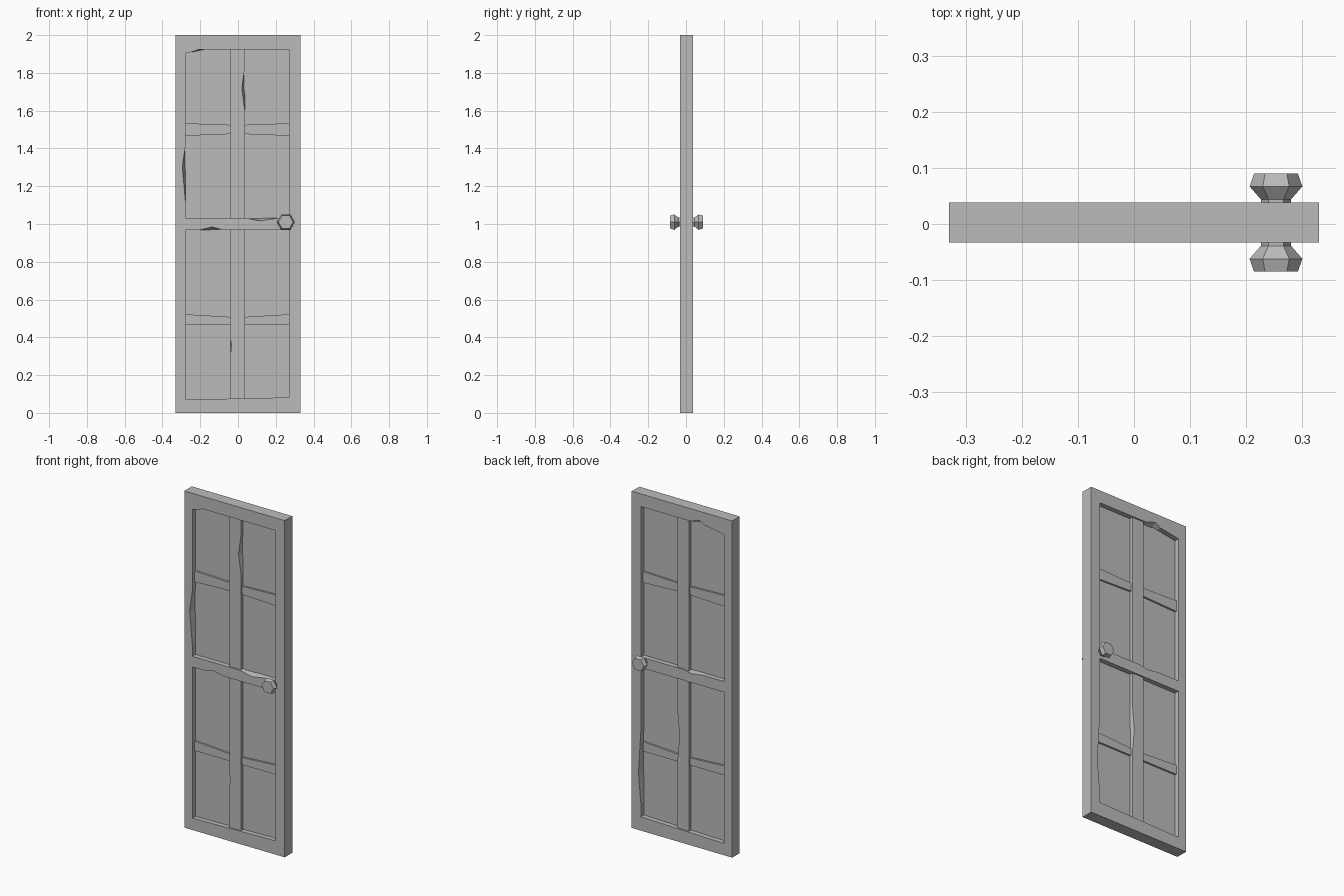
import bpy, bmesh, math
from mathutils import Vector

cube = bpy.data.objects.get("Cube")
if cube:
    bpy.data.objects.remove(cube, do_unlink=True)

grey = bpy.data.materials.new("plain_grey")
grey.use_nodes = True
grey.diffuse_color = (0.5, 0.5, 0.5, 1)
grey.node_tree.nodes["Principled BSDF"].inputs["Base Color"].default_value = (0.5, 0.5, 0.5, 1)

FRONT, BACK = -0.033, 0.038
MID = (FRONT + BACK) / 2
LEFT, RIGHT = -0.277, 0.27        # inner edges of the stiles
POST_L, POST_R = -0.04, 0.036     # edges of the centre post


def loft(name, rings):
    """Join equal rings of points into a closed flat-shaded solid."""
    bm = bmesh.new()
    loops = [[bm.verts.new(p) for p in ring] for ring in rings]
    n = len(loops[0])
    for a, b in zip(loops, loops[1:]):
        for i in range(n):
            j = (i + 1) % n
            bm.faces.new((a[i], a[j], b[j], b[i]))
    bm.faces.new(loops[0])
    bm.faces.new(loops[-1])
    bmesh.ops.recalc_face_normals(bm, faces=bm.faces)
    mesh = bpy.data.meshes.new(name)
    bm.to_mesh(mesh)
    bm.free()
    mesh.materials.append(grey)
    obj = bpy.data.objects.new(name, mesh)
    bpy.context.collection.objects.link(obj)
    return obj


def bar(name, corners, inset=0.0, chips=()):
    """Bar from an (x, z) outline; a chip is (edge, start, peak, end, depth, side)."""
    outline = []
    for e, corner in enumerate(corners):
        a, b = Vector(corner), Vector(corners[(e + 1) % len(corners)])
        inward = Vector((a.y - b.y, b.x - a.x)).normalized()
        points = [(0.0, 0.0, 0)]
        for edge, start, peak, end, depth, side in chips:
            if edge == e:
                points += [(start, 0, 0), (peak, depth, side), (end, 0, 0)]
        outline += [(a.lerp(b, t), inward * d, s) for t, d, s in sorted(points)]
    rings = []
    for side, y in ((-1, FRONT + inset), (0, MID), (1, BACK - inset)):
        ring = []
        for p, push, s in outline:
            q = p + push if s and s == side else p
            ring.append((q.x, y, q.y))
        rings.append(ring)
    return loft(name, rings)


def rect(x0, x1, z0, z1):
    return [(x0, z0), (x1, z0), (x1, z1), (x0, z1)]


# Outer frame with chipped inner edges
bar("right_stile", rect(-0.33, LEFT, 0, 2),
    chips=[(1, 0.55, 0.65, 0.71, 0.018, -1)])
bar("left_stile", rect(RIGHT, 0.33, 0, 2),
    chips=[(3, 0.70, 0.83, 0.92, 0.016, 1)])
bar("top_rail", [(LEFT, 1.905), (-0.16, 1.925), (RIGHT, 1.925), (RIGHT, 2), (LEFT, 2)],
    chips=[(0, 0.25, 0.6, 0.98, 0.008, -1), (1, 0.02, 0.1, 0.25, 0.022, 1)])
bar("bottom_rail", [(LEFT, 0), (RIGHT, 0), (RIGHT, 0.082), (LEFT, 0.07)])
bar("lock_rail", rect(LEFT, RIGHT, 0.968, 1.032),
    chips=[(0, 0.13, 0.25, 0.37, 0.016, -1), (2, 0.1, 0.28, 0.42, 0.016, -1),
           (2, 0.5, 0.62, 0.75, 0.01, 1)])

# Centre post, set back slightly from the frame
bar("centre_post", rect(POST_L, POST_R, 0.06, 1.94), inset=0.009,
    chips=[(1, 0.82, 0.88, 0.94, 0.016, -1), (3, 0.82, 0.84, 0.87, 0.005, -1),
           (1, 0.22, 0.3, 0.38, 0.014, 1)])

# Tapered glazing bars, set back behind the post
for level, low_end, low_mid, high_mid, high_end in (
        ("upper", 1.467, 1.476, 1.525, 1.533),
        ("lower", 0.465, 0.465, 0.508, 0.522)):
    for side, outer, inner in (("right", LEFT, POST_L), ("left", RIGHT, POST_R)):
        bar(f"{level}_{side}_crossbar",
            [(outer, low_end), (inner, low_mid), (inner, high_mid), (outer, high_end)],
            inset=0.018)

# Thin sheet behind all openings
bar("panel_sheet", rect(-0.3, 0.3, 0.04, 1.95), inset=0.029)

# Six-sided knobs on both faces
for name, face, direction in (("front_knob", FRONT, -1), ("back_knob", BACK, 1)):
    rings = []
    for out, radius in ((-0.005, 0.027), (0.006, 0.027), (0.029, 0.047), (0.052, 0.039)):
        rings.append([(0.253 + radius * math.cos(k * math.pi / 3), face + direction * out,
                       1.01 + radius * math.sin(k * math.pi / 3)) for k in range(6)])
    loft(name, rings)
